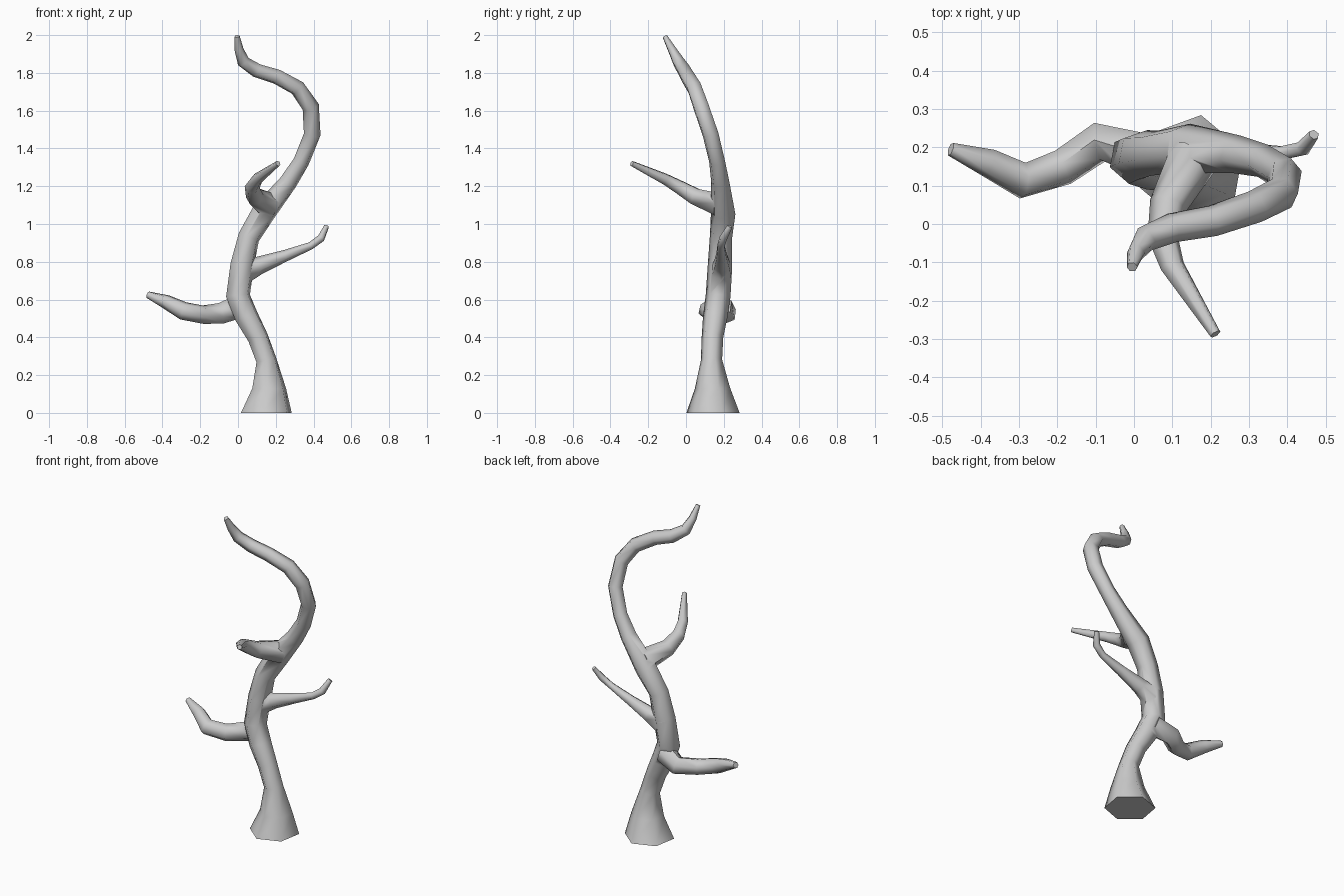
import bpy, bmesh
from math import cos, sin, pi, radians
from mathutils import Vector

SIDES = 6


def limb(name, pts, start_dir=None, spin=0.0):
    """Tapered faceted tube through (x, y, z, radius) points."""
    bm = bmesh.new()
    cen = [Vector(p[:3]) for p in pts]
    n = len(cen)
    rings, u = [], None
    for i, c in enumerate(cen):
        a = (c - cen[i - 1]).normalized() if i else Vector()
        b = (cen[i + 1] - c).normalized() if i < n - 1 else Vector()
        t = (a + b).normalized()
        if i == 0 and start_dir:
            t = Vector(start_dir)
        if u is None:
            u = Vector((1, 0, 0)) if abs(t.x) < 0.7 else Vector((0, 0, 1))
        u = (u - t * u.dot(t)).normalized()
        v = t.cross(u)
        r = pts[i][3]
        rings.append([bm.verts.new(c + r * (cos(spin + 2 * pi * k / SIDES) * u
                                            + sin(spin + 2 * pi * k / SIDES) * v))
                      for k in range(SIDES)])
    for lo, hi in zip(rings, rings[1:]):
        for k in range(SIDES):
            j = (k + 1) % SIDES
            bm.faces.new((lo[k], lo[j], hi[j], hi[k]))
    bm.faces.new(rings[0][::-1])
    bm.faces.new(rings[-1])
    bmesh.ops.recalc_face_normals(bm, faces=bm.faces)
    me = bpy.data.meshes.new(name)
    bm.to_mesh(me)
    bm.free()
    ob = bpy.data.objects.new(name, me)
    bpy.context.collection.objects.link(ob)
    return ob


# Trunk: flared foot, S-bend, curling top
tree = limb("bare_tree", [
    (0.15, 0.143, 0.0, 0.143), (0.165, 0.14, 0.13, 0.095),
    (0.15, 0.135, 0.28, 0.057), (0.105, 0.14, 0.40, 0.058),
    (0.045, 0.155, 0.51, 0.066), (0.0, 0.17, 0.62, 0.067),
    (0.022, 0.18, 0.78, 0.066), (0.057, 0.185, 0.93, 0.060),
    (0.135, 0.197, 1.06, 0.066), (0.265, 0.182, 1.22, 0.050),
    (0.335, 0.165, 1.33, 0.044), (0.393, 0.13, 1.475, 0.045),
    (0.385, 0.08, 1.62, 0.045), (0.315, 0.045, 1.72, 0.043),
    (0.205, 0.008, 1.78, 0.041), (0.10, -0.01, 1.812, 0.039),
    (0.028, -0.04, 1.86, 0.034), (0.005, -0.075, 1.925, 0.024),
    (-0.005, -0.112, 1.994, 0.014)], (0, 0, 1), radians(20))

branches = [
    # low branch to the left
    limb("left_branch", [
        (0.01, 0.185, 0.565, 0.062), (-0.09, 0.213, 0.527, 0.056),
        (-0.185, 0.148, 0.52, 0.050), (-0.29, 0.113, 0.54, 0.049),
        (-0.38, 0.16, 0.588, 0.038), (-0.478, 0.195, 0.626, 0.018)]),
    # middle branch to the right
    limb("right_branch", [
        (0.03, 0.185, 0.745, 0.062), (0.115, 0.19, 0.782, 0.047),
        (0.25, 0.188, 0.832, 0.031), (0.385, 0.185, 0.885, 0.020),
        (0.44, 0.197, 0.925, 0.021), (0.469, 0.233, 0.988, 0.014)]),
    # upper branch to the front
    limb("front_branch", [
        (0.16, 0.18, 1.10, 0.068), (0.09, 0.05, 1.145, 0.050),
        (0.075, -0.035, 1.195, 0.040), (0.10, -0.11, 1.237, 0.032),
        (0.212, -0.287, 1.32, 0.015)]),
]

# Fuse the branches into the trunk
bpy.context.view_layer.objects.active = tree
tree.select_set(True)
for b in branches:
    mod = tree.modifiers.new("fuse", 'BOOLEAN')
    mod.operation = 'UNION'
    mod.solver = 'EXACT'
    mod.object = b
    bpy.ops.object.modifier_apply(modifier=mod.name)
    bpy.data.objects.remove(b, do_unlink=True)

bpy.ops.object.shade_smooth_by_angle(angle=radians(62))
